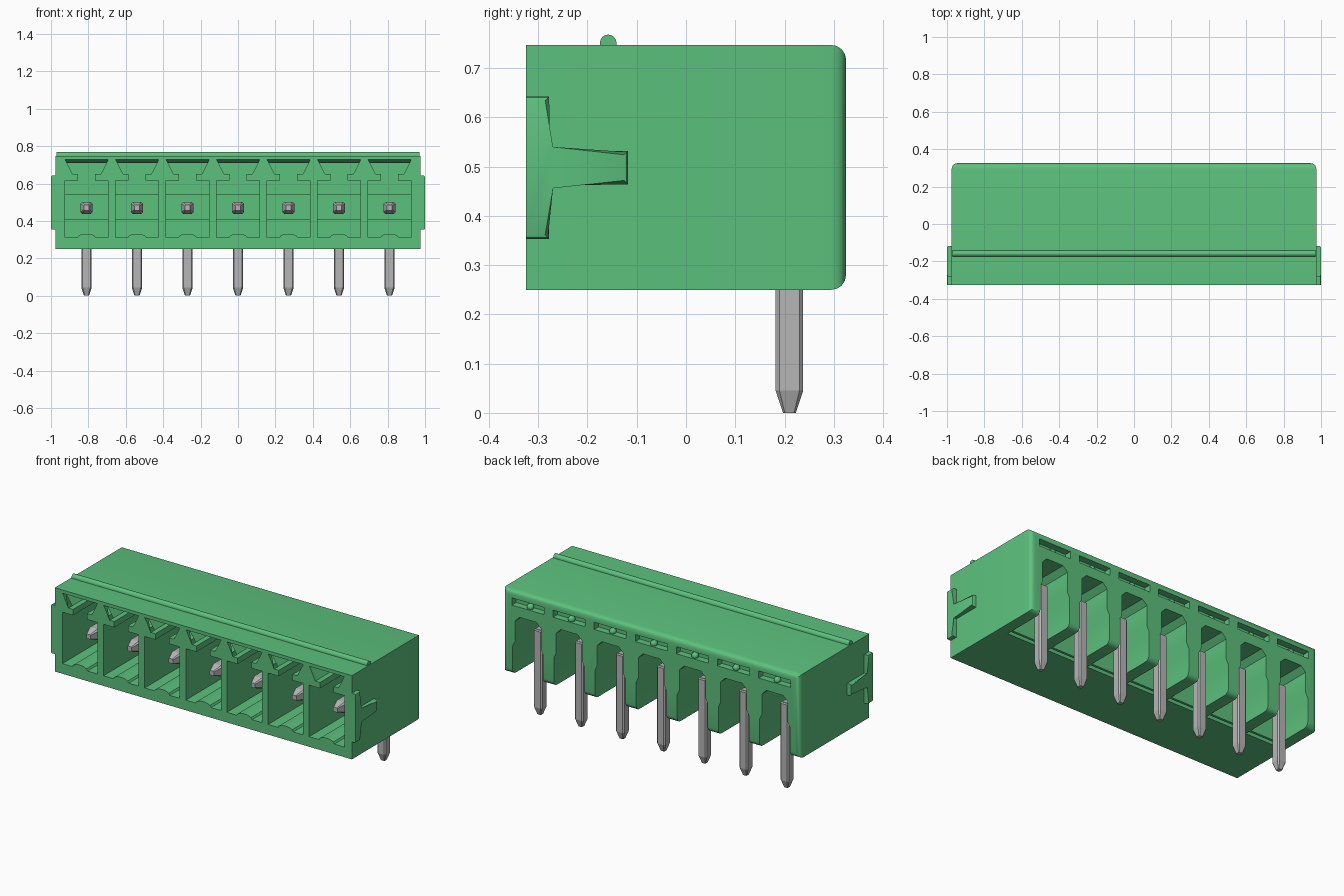
import bpy, bmesh, math
from mathutils import Vector

if "Cube" in bpy.data.objects:
    bpy.data.objects.remove(bpy.data.objects["Cube"])


def make_material(name, color):
    m = bpy.data.materials.new(name)
    m.use_nodes = True
    m.diffuse_color = color
    bsdf = m.node_tree.nodes["Principled BSDF"]
    bsdf.inputs["Base Color"].default_value = color
    bsdf.inputs["Roughness"].default_value = 0.5
    return m


GREEN = make_material("green plastic", (0.107, 0.533, 0.205, 1))
METAL = make_material("grey metal", (0.47, 0.47, 0.47, 1))
PITCH = 0.27
CENTERS = [PITCH * i for i in range(-3, 4)]


def loft(bm, sections):
    """Skin matching closed sections and cap both ends."""
    rings = [[bm.verts.new(p) for p in s] for s in sections]
    for a, b in zip(rings, rings[1:]):
        for i in range(len(a)):
            j = (i + 1) % len(a)
            bm.faces.new((a[i], a[j], b[j], b[i]))
    bm.faces.new(rings[0])
    bm.faces.new(rings[-1])


def box(bm, x0, x1, y0, y1, z0, z1):
    loft(bm, [[(x0, y0, z), (x1, y0, z), (x1, y1, z), (x0, y1, z)] for z in (z0, z1)])


def finish(bm, name, mat, smooth=False):
    bmesh.ops.recalc_face_normals(bm, faces=bm.faces[:])
    me = bpy.data.meshes.new(name)
    bm.to_mesh(me)
    bm.free()
    me.materials.append(mat)
    ob = bpy.data.objects.new(name, me)
    bpy.context.collection.objects.link(ob)
    if smooth:
        activate(ob)
        bpy.ops.object.shade_smooth_by_angle(angle=math.radians(35))
    return ob


def activate(ob):
    bpy.ops.object.select_all(action='DESELECT')
    ob.select_set(True)
    bpy.context.view_layer.objects.active = ob


def cut(ob, bm):
    """Subtract the solids in bm from ob."""
    tool = finish(bm, "cutter", GREEN)
    tool.hide_render = True
    mod = ob.modifiers.new("cut", 'BOOLEAN')
    mod.operation, mod.solver, mod.object = 'DIFFERENCE', 'EXACT', tool
    activate(ob)
    bpy.ops.object.modifier_apply(modifier=mod.name)
    bpy.data.objects.remove(tool)


def mirrored(half):
    """Close a right-hand outline with its mirror image."""
    return half + [(-x, z) for x, z in reversed(half)]


# Housing block with rounded rear edges
bm = bmesh.new()
box(bm, -0.975, 0.975, -0.325, 0.325, 0.25, 0.747)
rear = [e for e in bm.edges if all(v.co.y > 0.3 for v in e.verts)]
bmesh.ops.bevel(bm, geom=rear, offset=0.03, segments=4, profile=0.5, affect='EDGES')
housing = finish(bm, "housing", GREEN)


# Front sockets: arched floor, square chamber, neck and flared key slot
def socket_outline(top):
    arch = [(0.05 * math.sin(a), 0.31 + 0.022 * math.cos(a))
            for a in (math.pi / 12, math.pi / 6, math.pi / 3, math.pi / 2)]
    return mirrored(arch + [(0.115, 0.31), (0.115, 0.615), (0.045, 0.615),
                            (0.045, 0.65), (0.075, 0.65), (0.115, top)])


bm = bmesh.new()
for cx in CENTERS:
    loft(bm, [[(cx + x, y, z) for x, z in socket_outline(top)]
              for y, top in ((-0.335, 0.732), (-0.29, 0.71), (0.05, 0.71))])
cut(housing, bm)

# Rear pockets open downward, with a slot above each
pocket = mirrored([(0.1, 0.2), (0.1, 0.42), (0.085, 0.45), (0.085, 0.57), (0.055, 0.6)])
bm = bmesh.new()
for cx in CENTERS:
    loft(bm, [[(cx + x, y, z) for x, z in pocket] for y in (0.1, 0.4)])
    box(bm, cx - 0.105, cx + 0.105, 0.285, 0.4, 0.66, 0.702)
    box(bm, cx - 0.1, cx + 0.1, 0.06, 0.085, 0.2, 0.285)
cut(housing, bm)
activate(housing)
bpy.ops.object.shade_smooth_by_angle(angle=math.radians(30))

# Raised band on the rear wall of each socket
bm = bmesh.new()
for cx in CENTERS:
    box(bm, cx - 0.116, cx + 0.116, 0.03, 0.06, 0.405, 0.545)
finish(bm, "socket_bands", GREEN)

# Small round nubs in the rear slots and pockets
bm = bmesh.new()
for cx in CENTERS:
    for y, z, r in ((0.3, 0.668, 0.02), (0.1, 0.555, 0.025)):
        s = bmesh.ops.create_uvsphere(bm, u_segments=16, v_segments=8, radius=r)
        bmesh.ops.translate(bm, verts=s["verts"], vec=(cx, y, z))
finish(bm, "rear_nubs", GREEN, True)

# Rounded ridge along the top
bm = bmesh.new()
profile = [(-0.175, 0.74)]
profile += [(-0.158 - 0.017 * math.cos(a), 0.751 + 0.017 * math.sin(a))
            for a in (math.pi * i / 8 for i in range(9))]
profile += [(-0.141, 0.74)]
loft(bm, [[(x, y, z) for y, z in profile] for x in (-0.97, 0.97)])
finish(bm, "top_ridge", GREEN, True)

# T-shaped side rails with softened outer edges
t_half = [(-0.325, 0.1445), (-0.278, 0.1445), (-0.278, 0.034), (-0.118, 0.034)]
outline = t_half + [(y, -z) for y, z in reversed(t_half)]
for side, name in ((1, "left_rail"), (-1, "right_rail")):
    bm = bmesh.new()
    loft(bm, [[(side * x, y, 0.498 + z) for y, z in outline] for x in (0.96, 1.0)])
    outer = [e for e in bm.edges
             if all(abs(v.co.x) > 0.99 for v in e.verts)
             and any(v.co.y > -0.32 for v in e.verts)]
    bmesh.ops.bevel(bm, geom=outer, offset=0.008, segments=2, profile=0.5, affect='EDGES')
    finish(bm, name, GREEN, True)


# Bent contact pins: tapered square bars with chamfered edges
def bar_section(center, u, v, half):
    c = half * 0.72
    pts = [(half, -c), (half, c), (c, half), (-c, half),
           (-half, c), (-half, -c), (-c, -half), (c, -half)]
    return [center + u * a + v * b for a, b in pts]


X, Y, Z = Vector((1, 0, 0)), Vector((0, 1, 0)), Vector((0, 0, 1))
for n, cx in enumerate(CENTERS, 1):
    bm = bmesh.new()
    loft(bm, [bar_section(Vector((cx, y, 0.47)), X, Z, h)
              for y, h in ((-0.245, 0.014), (-0.195, 0.032), (0.22, 0.032))])
    loft(bm, [bar_section(Vector((cx, 0.21, z)), X, Y, h)
              for z, h in ((0, 0.013), (0.045, 0.028), (0.5, 0.028))])
    finish(bm, f"contact_pin_{n}", METAL)
